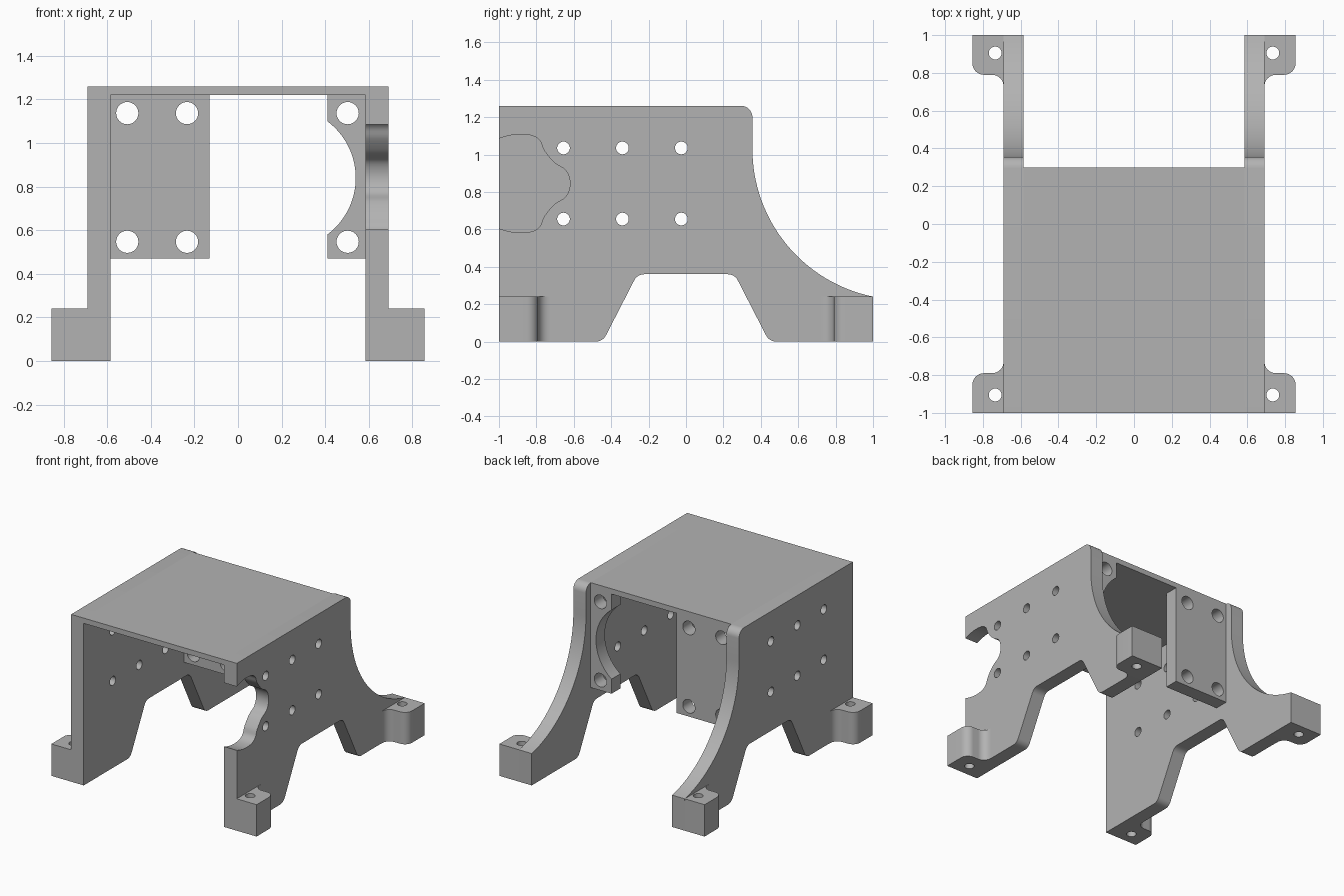
import bpy
import bmesh
from math import cos, sin, pi, radians
from mathutils import Matrix, Vector

cube = bpy.data.objects.get("Cube")
if cube:
    bpy.data.objects.remove(cube, do_unlink=True)

grey = bpy.data.materials.new("plain grey")
grey.use_nodes = True
colour = (0.45, 0.45, 0.45, 1)
grey.diffuse_color = colour
grey.node_tree.nodes["Principled BSDF"].inputs["Base Color"].default_value = colour

# Main dimensions
INNER, OUTER = 0.585, 0.69
WALL = OUTER - INNER
TOP, ROOF_UNDER, ROOF_BACK = 1.26, 1.22, 0.3
FOOT_H = 0.24
FILLET = 0.06


def arc(cx, cy, r, start, end, steps=24):
    angles = [radians(start + (end - start) * i / steps) for i in range(steps + 1)]
    return [(cx + r * cos(a), cy + r * sin(a)) for a in angles]


def circle(cx, cy, r, steps=32):
    return arc(cx, cy, r, 0, 360, steps)[:-1]


def rounded(points, steps=8):
    """Turn (x, y) or (x, y, radius) corners into an outline with fillets."""
    out = []
    for i, p in enumerate(points):
        c = Vector(p[:2])
        if len(p) == 2:
            out.append(tuple(c))
            continue
        a = (Vector(points[i - 1][:2]) - c).normalized()
        b = (Vector(points[(i + 1) % len(points)][:2]) - c).normalized()
        half = a.angle(b) / 2
        centre = c + (a + b).normalized() * p[2] / sin(half)
        reach = p[2] / sin(half) * cos(half)
        u, v = c + a * reach - centre, c + b * reach - centre
        sweep = pi - 2 * half
        for k in range(steps + 1):
            t = k / steps
            out.append(tuple(centre + (u * sin((1 - t) * sweep) + v * sin(t * sweep)) / sin(sweep)))
    return out


def spline_through(pts, steps=5):
    """Smooth curve through the given points."""
    pts = [Vector(p) for p in pts]
    out = []
    for i in range(len(pts) - 1):
        p0, p1, p2 = pts[max(i - 1, 0)], pts[i], pts[i + 1]
        p3 = pts[min(i + 2, len(pts) - 1)]
        for k in range(steps):
            t = k / steps
            q = 2 * p1 + (p2 - p0) * t + (2 * p0 - 5 * p1 + 4 * p2 - p3) * t * t
            q += (3 * p1 - p0 - 3 * p2 + p3) * t ** 3
            out.append(tuple(q / 2))
    return out + [tuple(pts[-1])]


def plate(name, outlines, depth, matrix):
    """Extrude an outline with holes, centred on its own plane."""
    curve = bpy.data.curves.new(name, 'CURVE')
    curve.dimensions = '2D'
    curve.fill_mode = 'BOTH'
    curve.extrude = depth / 2
    for outline in outlines:
        s = curve.splines.new('POLY')
        s.points.add(len(outline) - 1)
        for point, (x, y) in zip(s.points, outline):
            point.co = (x, y, 0, 1)
        s.use_cyclic_u = True
    temp = bpy.data.objects.new(name + " outline", curve)
    bpy.context.collection.objects.link(temp)
    bpy.context.view_layer.update()
    mesh = bpy.data.meshes.new_from_object(temp.evaluated_get(bpy.context.evaluated_depsgraph_get()))
    bpy.data.objects.remove(temp, do_unlink=True)
    bm = bmesh.new()
    bm.from_mesh(mesh)
    bmesh.ops.remove_doubles(bm, verts=bm.verts, dist=0.00001)
    bmesh.ops.transform(bm, matrix=matrix, verts=bm.verts)
    bmesh.ops.recalc_face_normals(bm, faces=bm.faces)
    bm.to_mesh(mesh)
    bm.free()
    mesh.materials.clear()
    mesh.materials.append(grey)
    obj = bpy.data.objects.new(name, mesh)
    bpy.context.collection.objects.link(obj)
    bpy.ops.object.select_all(action='DESELECT')
    obj.select_set(True)
    bpy.context.view_layer.objects.active = obj
    bpy.ops.object.shade_smooth_by_angle(angle=radians(30))
    return obj


def box_outline(x0, x1, y0, y1):
    return [(x0, y0), (x1, y0), (x1, y1), (x0, y1)]


# Side walls: drawn in y and z, with an arched cutout and a swept back edge
SIDE = Matrix(((0, 0, 1, 0), (1, 0, 0, 0), (0, 1, 0, 0), (0, 0, 0, 1)))
legs = [(-1, 0), (-0.445, 0, FILLET), (-0.26, 0.36, FILLET),
        (0.26, 0.36, FILLET), (0.445, 0, FILLET), (1, 0)]
sweep = arc(1.161, 1.03, 0.806, 258.5, 180, 32)
wall = rounded(legs + sweep + [(0.355, TOP, FILLET), (-1, TOP)])
wall_holes = [circle(y, z, 0.034) for y in (-0.655, -0.34, -0.025) for z in (0.655, 1.035)]

# Lobed notch in the front edge of the left wall
mid = 0.845
upper = [(-1, 1.085), (-0.95, 1.1), (-0.888, 1.108), (-0.82, 1.1), (-0.78, 1.072),
         (-0.757, 1.02), (-0.705, 0.957), (-0.642, 0.914)]
lower = [(y, 2 * mid - z) for y, z in reversed(upper)]
notch = spline_through(upper + [(-0.62, mid)] + lower)

for name, sx, outline in (("left_wall", 1, wall + notch), ("right_wall", -1, wall)):
    plate(name, [outline] + wall_holes, WALL,
          Matrix.Translation((sx * (INNER + OUTER) / 2, 0, 0)) @ SIDE)

# Roof
plate("roof", [box_outline(-INNER, INNER, -1, ROOF_BACK)], TOP - ROOF_UNDER,
      Matrix.Translation((0, 0, (TOP + ROOF_UNDER) / 2)))

# Mounting feet with a rounded outer corner and a flared root
foot = rounded([(OUTER, -1), (0.855, -1), (0.855, -0.79, FILLET),
                (OUTER + 0.001, -0.79, FILLET), (OUTER + 0.001, -0.72), (OUTER, -0.72)])
foot_hole = circle(0.735, -0.905, 0.034)
for x_name, sx in (("left", 1), ("right", -1)):
    for y_name, sy in (("front", 1), ("back", -1)):
        shapes = [[(x * sx, y * sy) for x, y in s] for s in (foot, foot_hole)]
        plate(f"{y_name}_{x_name}_foot", shapes, FOOT_H, Matrix.Translation((0, 0, FOOT_H / 2)))

# Upright mounting plates under the back of the roof
UPRIGHT = Matrix.Translation((0, ROOF_BACK - WALL / 2, 0)) @ Matrix.Rotation(pi / 2, 4, 'X')
BASE = 0.47


def bolt_holes(xs):
    return [circle(x, z, 0.051) for x in xs for z in (0.547, 1.137)]


plate("wide_mount_plate", [box_outline(-INNER, -0.13, BASE, ROOF_UNDER)] + bolt_holes((-0.508, -0.234)),
      WALL, UPRIGHT)
bite = arc(0.2155, 0.84, 0.3245, 53.2, -53.2, 32)
narrow = [(0.41, BASE), (INNER, BASE), (INNER, ROOF_UNDER), (0.41, ROOF_UNDER)] + bite
plate("narrow_mount_plate", [narrow] + bolt_holes((0.503,)), WALL, UPRIGHT)
